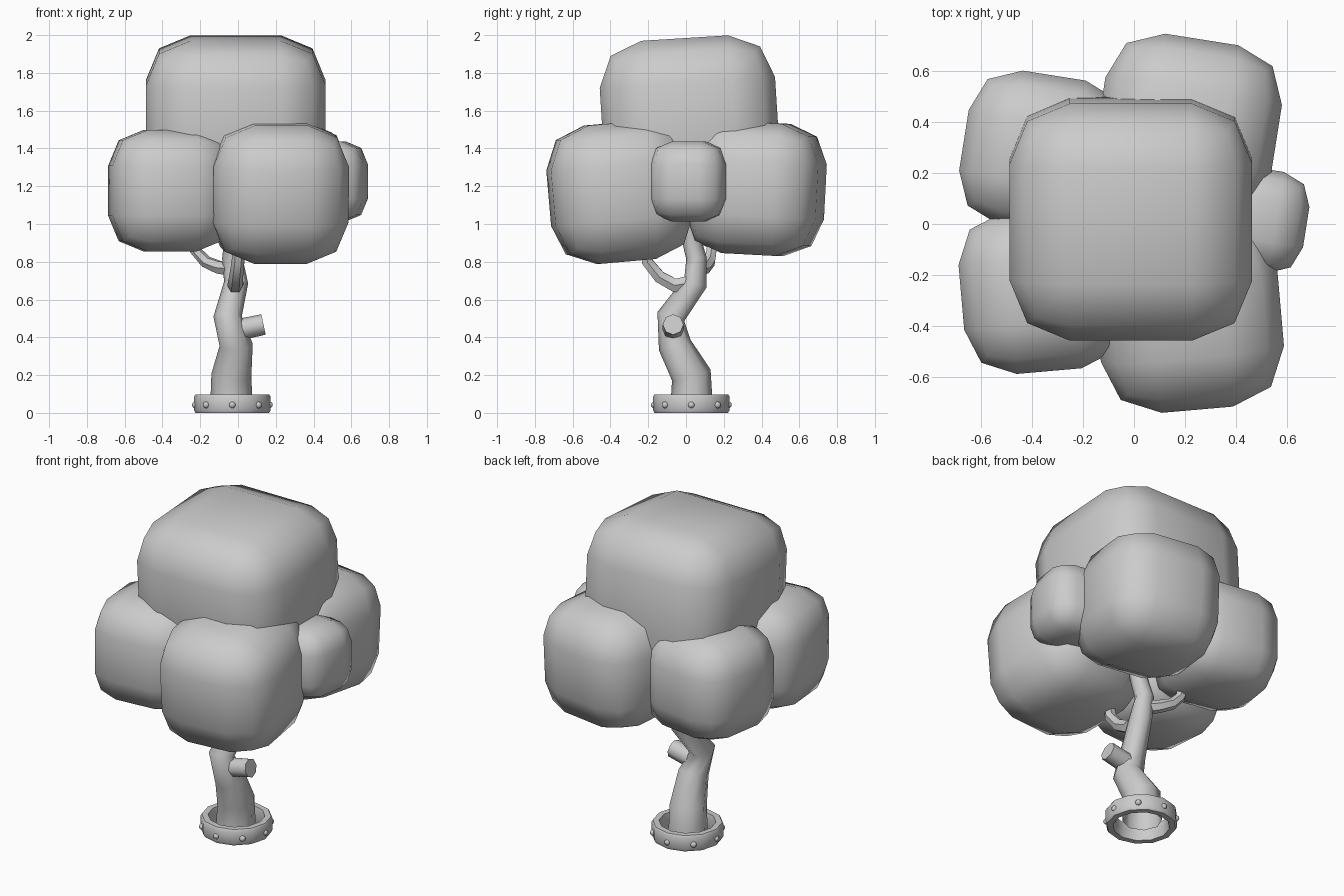
import bpy, bmesh, math
from mathutils import Vector, Matrix, Euler

if "Cube" in bpy.data.objects:
    bpy.data.objects.remove(bpy.data.objects["Cube"])


def finish(bm, name, angle=None):
    bmesh.ops.recalc_face_normals(bm, faces=bm.faces)
    mesh = bpy.data.meshes.new(name)
    bm.to_mesh(mesh)
    bm.free()
    obj = bpy.data.objects.new(name, mesh)
    bpy.context.collection.objects.link(obj)
    for o in bpy.context.selected_objects:
        o.select_set(False)
    obj.select_set(True)
    bpy.context.view_layer.objects.active = obj
    if angle is None:
        bpy.ops.object.shade_smooth()
    else:
        bpy.ops.object.shade_smooth_by_angle(angle=math.radians(angle))
    return obj


def puff(name, centre, size, bevel, rx=0, ry=0, rz=0):
    """Chunky rounded-cube leaf mass."""
    bm = bmesh.new()
    bmesh.ops.create_cube(bm, size=1)
    bmesh.ops.scale(bm, vec=size, verts=bm.verts)
    bmesh.ops.bevel(bm, geom=bm.edges[:], offset=bevel, segments=2,
                    profile=0.5, affect='EDGES')
    rot = Euler([math.radians(a) for a in (rx, ry, rz)]).to_matrix().to_4x4()
    bmesh.ops.transform(bm, matrix=Matrix.Translation(centre) @ rot, verts=bm.verts)
    return finish(bm, name)


def limb(name, path, radii, sides, cap_end=False):
    """Faceted tube following a bent path."""
    bm = bmesh.new()
    pts = [Vector(p) for p in path]
    rings = []
    for i, p in enumerate(pts):
        d = pts[min(i + 1, len(pts) - 1)] - pts[max(i - 1, 0)]
        if i == 0 and abs(d.z) > 0.1 * d.length and name == "trunk":
            d = Vector((0, 0, 1))
        # smallest turn from vertical keeps the rings aligned
        q = Vector((0, 0, 1)).rotation_difference(d.normalized())
        ring = []
        for k in range(sides):
            a = 2 * math.pi * k / sides
            ring.append(bm.verts.new(p + q @ Vector((math.cos(a), math.sin(a), 0)) * radii[i]))
        rings.append(ring)
    for a, b in zip(rings, rings[1:]):
        for k in range(sides):
            j = (k + 1) % sides
            bm.faces.new((a[k], a[j], b[j], b[k]))
    if cap_end:
        bm.faces.new(rings[-1])
    return finish(bm, name, 50)


# leaf masses
puff("crown_top", (-0.012, 0.022, 1.515), (0.95, 0.93, 0.94), 0.235, rx=3.6)
puff("crown_front_right", (0.215, -0.35, 1.168), (0.72, 0.735, 0.735), 0.22, rx=5, rz=5)
puff("crown_back_right", (0.21, 0.37, 1.188), (0.70, 0.70, 0.70), 0.205, rx=-3, rz=-9)
puff("crown_front_left", (-0.36, -0.26, 1.176), (0.635, 0.635, 0.645), 0.19, rz=5)
puff("crown_back_left", (-0.36, 0.28, 1.176), (0.62, 0.61, 0.62), 0.185, rz=-9)
puff("crown_small_right", (0.482, 0.018, 1.225), (0.39, 0.40, 0.425), 0.12, rz=-9)

# trunk with its bends
limb("trunk",
     [(-0.035, 0.03, 0.04), (-0.035, 0.028, 0.2), (-0.01, -0.06, 0.36),
      (-0.055, -0.08, 0.51), (-0.01, 0.05, 0.69), (-0.03, 0.055, 0.82),
      (-0.02, 0.02, 0.95), (0.0, 0.0, 1.12)],
     [0.112, 0.106, 0.088, 0.075, 0.064, 0.054, 0.05, 0.045], 8)

# cut branch stub and two side branches
limb("branch_stub", [(-0.02, -0.068, 0.435), (0.135, -0.068, 0.468)],
     [0.058, 0.055], 8, cap_end=True)
limb("front_branch",
     [(-0.01, 0.04, 0.69), (-0.015, -0.06, 0.675), (-0.01, -0.14, 0.72),
      (0.0, -0.205, 0.80), (0.01, -0.215, 0.95)],
     [0.045, 0.042, 0.037, 0.034, 0.03], 6)
limb("back_branch",
     [(-0.03, 0.05, 0.76), (-0.10, 0.10, 0.77), (-0.17, 0.125, 0.80),
      (-0.225, 0.135, 0.86), (-0.235, 0.14, 0.97)],
     [0.042, 0.037, 0.033, 0.03, 0.028], 6)

# base ring: square profile swept around
centre = Vector((-0.03, 0.028, 0))
bm = bmesh.new()
N = 12
profile = [(0.195, 0.0), (0.203, 0.015), (0.203, 0.085), (0.195, 0.098),
           (0.16, 0.098), (0.15, 0.05), (0.16, 0.0)]
loops = [[bm.verts.new(centre + Vector((r * math.cos(2 * math.pi * k / N),
                                        r * math.sin(2 * math.pi * k / N), z)))
          for r, z in profile] for k in range(N)]
for k in range(N):
    a, b = loops[k], loops[(k + 1) % N]
    for i in range(len(profile)):
        j = (i + 1) % len(profile)
        bm.faces.new((a[i], b[i], b[j], a[j]))
finish(bm, "base_ring", 35)

# studs around the ring
bm = bmesh.new()
for k in range(8):
    a = 2 * math.pi * k / 8
    p = centre + Vector((math.cos(a), math.sin(a), 0)) * 0.196 + Vector((0, 0, 0.042))
    bmesh.ops.create_uvsphere(bm, u_segments=8, v_segments=6, radius=0.018,
                              matrix=Matrix.Translation(p) @ Matrix.Rotation(a, 4, 'Z'))
finish(bm, "ring_studs")
